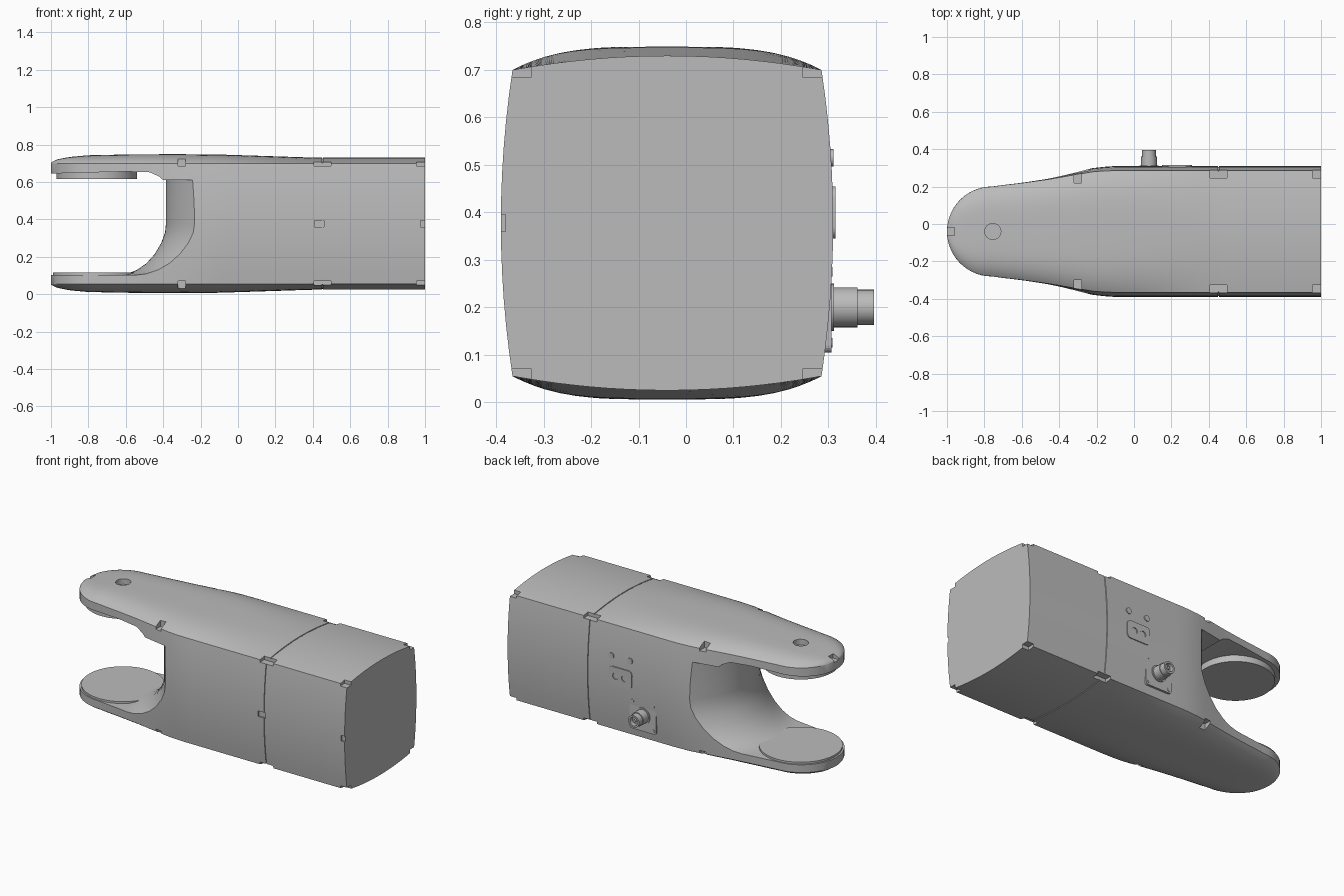
import bpy, bmesh, math
from mathutils import Matrix, Vector

cube = bpy.data.objects.get("Cube")
if cube:
    bpy.data.objects.remove(cube, do_unlink=True)

YC, ZC, HZ = -0.04, 0.3775, 0.3225      # section centre and corner half height

grey = bpy.data.materials.new("light_grey")
grey.use_nodes = True
grey.diffuse_color = (0.5, 0.5, 0.5, 1)
grey.node_tree.nodes["Principled BSDF"].inputs["Base Color"].default_value = (0.5, 0.5, 0.5, 1)


def make(name, bm):
    bmesh.ops.recalc_face_normals(bm, faces=bm.faces)
    mesh = bpy.data.meshes.new(name)
    bm.to_mesh(mesh)
    bm.free()
    mesh.materials.append(grey)
    ob = bpy.data.objects.new(name, mesh)
    bpy.context.collection.objects.link(ob)
    return ob


def smooth(ob, angle=28):
    bpy.ops.object.select_all(action='DESELECT')
    ob.select_set(True)
    bpy.context.view_layer.objects.active = ob
    bpy.ops.object.shade_smooth_by_angle(angle=math.radians(angle))


def loft(name, rings):
    bm = bmesh.new()
    loops = [[bm.verts.new(p) for p in ring] for ring in rings]
    n = len(rings[0])
    for a, b in zip(loops, loops[1:]):
        for i in range(n):
            j = (i + 1) % n
            bm.faces.new((a[i], a[j], b[j], b[i]))
    bm.faces.new(loops[0])
    bm.faces.new(loops[-1])
    return make(name, bm)


def box(name, centre, size, round_y=0):
    bm = bmesh.new()
    bmesh.ops.create_cube(bm, size=1)
    bmesh.ops.scale(bm, vec=size, verts=bm.verts)
    bmesh.ops.translate(bm, vec=centre, verts=bm.verts)
    if round_y:
        edges = [e for e in bm.edges if abs(e.verts[0].co.y - e.verts[1].co.y) > 1e-4]
        bmesh.ops.bevel(bm, geom=edges, offset=round_y, segments=4, affect='EDGES', profile=0.5)
    return make(name, bm)


def cylinder(name, centre, radius, depth, axis='Z', sides=32):
    bm = bmesh.new()
    bmesh.ops.create_cone(bm, cap_ends=True, segments=sides,
                          radius1=radius, radius2=radius, depth=depth)
    turn = Matrix.Rotation(math.pi / 2, 4, 'X') if axis == 'Y' else Matrix()
    bmesh.ops.transform(bm, matrix=Matrix.Translation(centre) @ turn, verts=bm.verts)
    return make(name, bm)


def cut(ob, cutters):
    for c in cutters:
        c.hide_render = True
        mod = ob.modifiers.new("cut", 'BOOLEAN')
        mod.operation, mod.solver, mod.object = 'DIFFERENCE', 'EXACT', c
    graph = bpy.context.evaluated_depsgraph_get()
    mesh = bpy.data.meshes.new_from_object(ob.evaluated_get(graph))
    ob.modifiers.clear()
    ob.data = mesh
    for c in cutters:
        bpy.data.objects.remove(c, do_unlink=True)


def interp(table, x):
    for (x0, v0), (x1, v1) in zip(table, table[1:]):
        if x <= x1:
            t = max(0, (x - x0) / (x1 - x0))
            return v0 + (v1 - v0) * t
    return table[-1][1]


WIDTH = [(-0.76, 0.242), (-0.6, 0.264), (-0.45, 0.29), (-0.3, 0.322),
         (-0.2, 0.343), (-0.1, 0.35), (1, 0.35)]
CROWN = [(-1, 0.004), (-0.97, 0.02), (-0.9, 0.034), (-0.8, 0.043), (-0.6, 0.047), (-0.35, 0.049),
         (-0.1, 0.047), (0.15, 0.039), (0.42, 0.03), (1, 0.03)]


def half_width(x):
    if x < -0.76:
        return 0.242 * math.sqrt(max(0.0001, 1 - ((x + 0.76) / 0.24) ** 2))
    return interp(WIDTH, x)


def section(x, shrink=0):
    # barrel sides with a crowned top and bottom
    w = half_width(x) - shrink
    bulge = interp([(-0.7, 0.01), (-0.1, 0.07), (1, 0.07)], x)
    power = interp([(-0.5, 4.5), (0.0, 3.5), (0.42, 2), (1, 2)], x)
    crown, hz = interp(CROWN, x), HZ - shrink
    yc = w * (1 - bulge)
    top = [(yc * math.cos(math.pi * i / 24),) for i in range(25)]
    top = [(y, hz + crown * (1 - abs(y / yc) ** power)) for (y,) in top]
    side = [(-w * (1 - bulge * s * s), s * hz) for s in (i / 6 for i in range(5, -6, -1))]
    ring = top + side
    ring += [(-y, -z) for y, z in top] + [(-y, -z) for y, z in side]
    return [(x, YC + y, ZC + z) for y, z in ring]


# Main body, with a fine seam around it
nose = [-0.76 - 0.24 * math.cos(math.pi / 2 * i / 14) for i in range(14)]
stations = [(x, 0) for x in nose]
stations += [(-0.76 + 0.06 * i, 0) for i in range(20)]
stations += [(0.449, 0), (0.45, 0.004), (0.454, 0.004), (0.455, 0), (0.7, 0), (1, 0)]
body = loft("main_body", [section(x, s) for x, s in stations])

# Open jaw: the inner wall bulges forward in the middle
FLOOR = [(-0.64, 0.103), (-0.59, 0.11), (-0.54, 0.13), (-0.49, 0.165), (-0.445, 0.215),
         (-0.41, 0.275), (-0.39, 0.33), (-0.385, 0.38), (-0.385, 0.61)]
CEILING = [(-0.4, 0.61), (-0.42, 0.628), (-0.47, 0.652), (-0.6, 0.656), (-1.2, 0.64)]
rings = []
for i in range(25):
    y = -0.46 + 0.84 * i / 24
    t = min(1, abs(y - YC) / 0.35)
    wall = [(x + 0.165 * t ** 2, z) for x, z in FLOOR]
    rings.append([(x, y, z) for x, z in [(-1.2, 0.103)] + wall + CEILING])
cutters = [loft("jaw_cutter", rings)]

# Clip notches along the edges, nose notch and top socket
for x, wide in ((-0.3, 0.04), (0.452, 0.09), (1.0, 0.09)):
    edge = half_width(x) * 0.93
    for sy in (-1, 1):
        for sz in (-1, 1):
            cutters.append(box("notch_cutter", (x, YC + sy * (edge + 0.01), ZC + sz * (HZ + 0.035)),
                               (wide, 0.1, 0.1)))
for x in (0.435, 1.0):
    cutters.append(box("side_notch_cutter", (x, YC - 0.35, ZC), (0.05, 0.02, 0.035)))
cutters.append(box("nose_notch_cutter", (-1, YC, 0.73), (0.08, 0.045, 0.07)))
cutters.append(cylinder("socket_cutter", (-0.755, YC, 0.76), 0.043, 0.1))
cut(body, cutters)
smooth(body)

# Facing round pads inside the jaw
for name, z, r, h in (("lower_pad", 0.092, 0.234, 0.046), ("upper_pad", 0.638, 0.215, 0.044)):
    smooth(cylinder(name, (-0.755, YC, z), r, h, sides=64))

# Rear connector: plate, corner screws, flange, stepped barrel and pin
CX, CZ = 0.08, 0.2
box("connector_plate", (CX, 0.293, CZ), (0.18, 0.026, 0.19), 0.015)
for sx in (-1, 1):
    for sz in (-1, 1):
        smooth(cylinder("plate_screw", (CX + sx * 0.07, 0.3, CZ + sz * 0.075), 0.01, 0.018, 'Y', 16))
smooth(cylinder("connector_flange", (CX, 0.3, CZ), 0.05, 0.024, 'Y'))
barrel = cylinder("connector_barrel", (CX, 0.335, CZ), 0.042, 0.052, 'Y')
tip = cylinder("connector_tip", (CX, 0.378, CZ), 0.037, 0.036, 'Y')
cut(tip, [cylinder("bore_cutter", (CX, 0.39, CZ), 0.026, 0.04, 'Y')])
for ob in (barrel, tip, cylinder("connector_pin", (CX, 0.375, CZ), 0.009, 0.03, 'Y', 16)):
    smooth(ob)

# Rear socket panel with two holes, and two buttons above it
panel = box("socket_panel", (0.23, 0.3, 0.4), (0.16, 0.03, 0.11), 0.025)
cut(panel, [cylinder("hole_cutter", (0.23 + sx * 0.03, 0.315, 0.4), 0.02, 0.02, 'Y', 24)
            for sx in (-1, 1)])
smooth(panel)
for x in (0.167, 0.295):
    smooth(cylinder("rear_button", (x, 0.3, 0.515), 0.018, 0.022, 'Y', 24))
